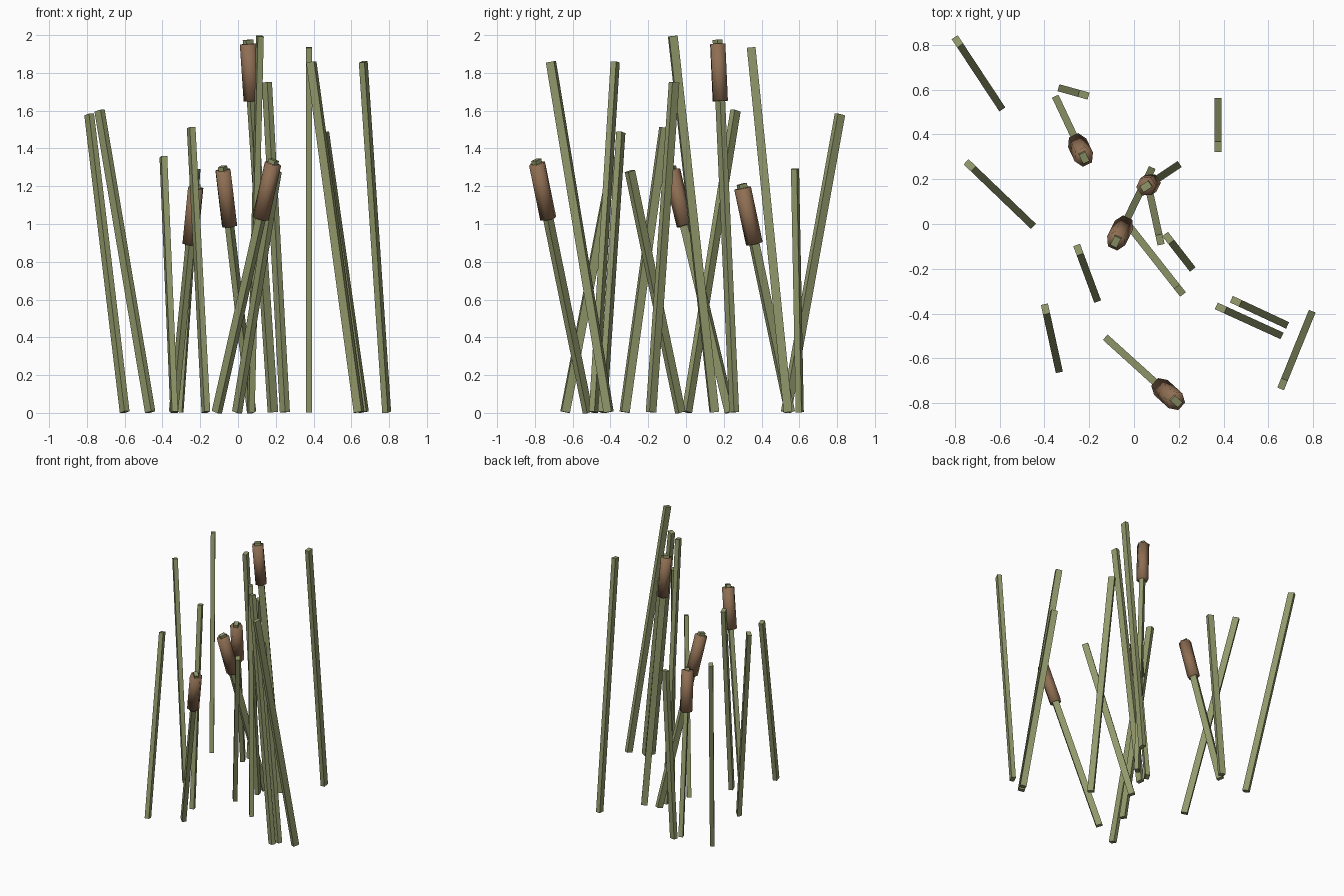
import bpy, math
from mathutils import Vector, Matrix

if "Cube" in bpy.data.objects:
    bpy.data.objects.remove(bpy.data.objects["Cube"])

def material(name, rgb):
    m = bpy.data.materials.new(name)
    m.diffuse_color = (*rgb, 1)
    m.use_nodes = True
    m.node_tree.nodes["Principled BSDF"].inputs["Base Color"].default_value = m.diffuse_color
    return m

GREEN = material("reed green", (0.285, 0.315, 0.145))
BROWN = material("seed head brown", (0.27, 0.155, 0.085))

def prism(name, sides, a, b, sx, sy, mat, smooth=False):
    """Prism from a to b, local x pointing along its lean."""
    a, b = Vector(a), Vector(b)
    z = (b - a).normalized()
    y = z.cross(Vector((z.x, z.y, 0))).normalized()
    x = y.cross(z)
    rot = Matrix((x, y, z)).transposed()
    r = 1 / math.cos(math.pi / sides)
    verts, faces = [], []
    for end in (a, b):
        for i in range(sides):
            t = 2 * math.pi * (i + 0.5) / sides
            verts.append(end + rot @ Vector((sx / 2 * r * math.cos(t), sy / 2 * r * math.sin(t), 0)))
    for i in range(sides):
        j = (i + 1) % sides
        faces.append((i, j, sides + j, sides + i))
    faces += [tuple(reversed(range(sides))), tuple(range(sides, 2 * sides))]
    me = bpy.data.meshes.new(name)
    me.from_pydata(verts, [], faces)
    me.materials.append(mat)
    if smooth:
        me.shade_smooth()
    ob = bpy.data.objects.new(name, me)
    bpy.context.collection.objects.link(ob)

# Plain reeds: base x, y then top x, y, z
REEDS = [
    (-0.60, 0.53, -0.788, 0.815, 1.58),
    (-0.465, 0.005, -0.733, 0.262, 1.60),
    (-0.315, 0.602, -0.225, 0.577, 1.293),
    (0.375, 0.54, 0.375, 0.345, 1.935),
    (0.068, 0.15, 0.116, -0.07, 1.995),
    (0.248, -0.185, 0.153, -0.063, 1.75),
    (-0.005, -0.03, 0.205, -0.297, 1.28),
    (-0.17, -0.325, -0.248, -0.115, 1.51),
    (-0.338, -0.64, -0.395, -0.38, 1.355),
    (0.665, -0.443, 0.455, -0.345, 1.485),
    (0.64, -0.49, 0.388, -0.375, 1.858),
    (0.787, -0.41, 0.663, -0.715, 1.858),
]
# Reeds carrying a seed head
CATTAILS = [
    (-0.342, 0.55, -0.222, 0.295, 1.212),
    (0.185, 0.255, 0.053, 0.167, 1.975),
    (0.072, 0.232, -0.082, -0.08, 1.305),
    (-0.112, -0.52, 0.19, -0.793, 1.34),
]
for i, (bx, by, tx, ty, tz) in enumerate(REEDS + CATTAILS):
    base, top = Vector((bx, by, 0.004)), Vector((tx, ty, tz))
    prism(f"reed_{i + 1}", 4, base, top, 0.046, 0.032, GREEN)
    if i >= len(REEDS):
        d = (top - base).normalized()
        prism(f"seed_head_{i + 1}", 6, top - d * 0.325, top - d * 0.022, 0.078, 0.078, BROWN, True)
